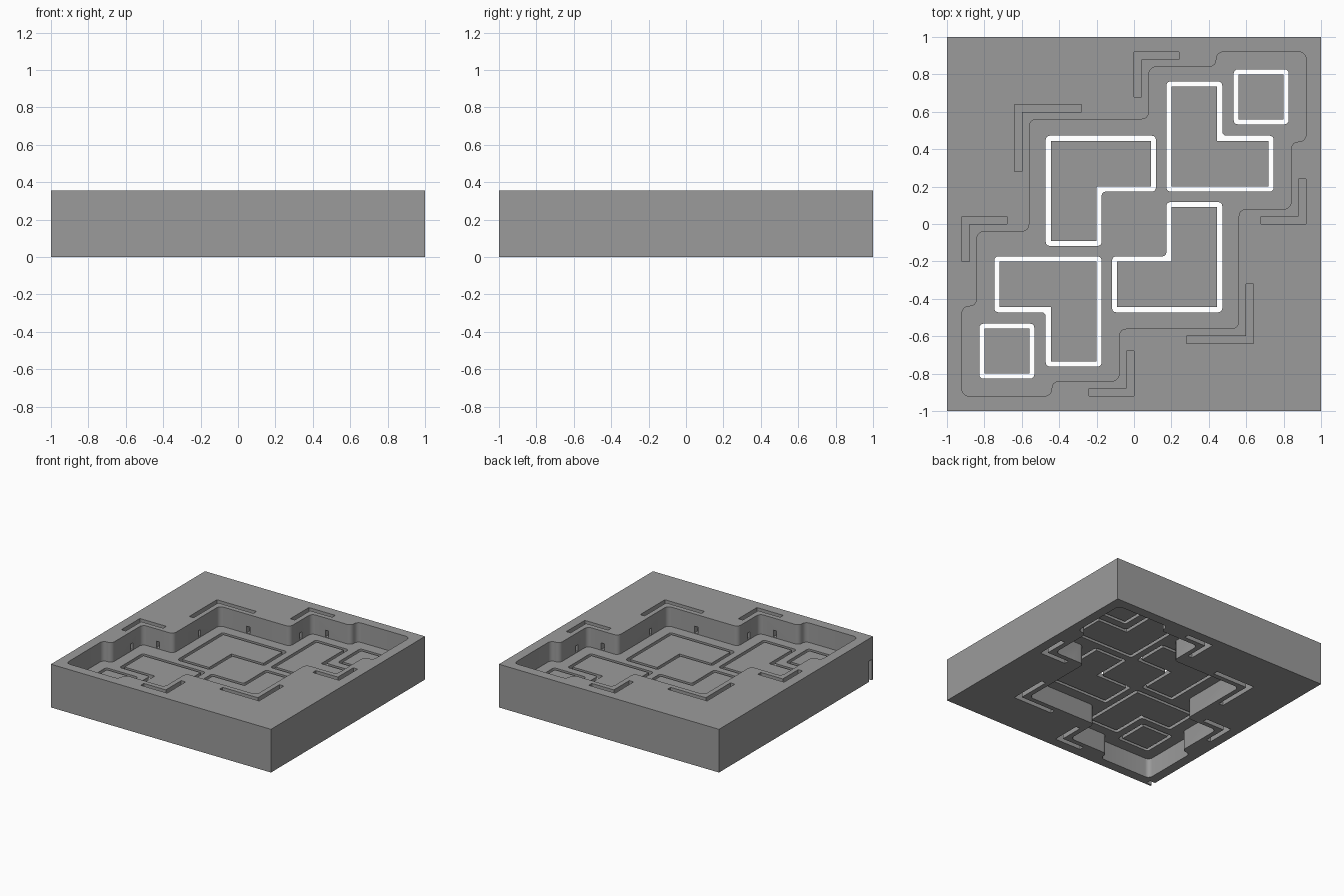
import bpy, bmesh, math
from mathutils import Vector

if "Cube" in bpy.data.objects:
    bpy.data.objects.remove(bpy.data.objects["Cube"], do_unlink=True)

HEIGHT = 0.355
FLOOR, CEIL = 0.195, 0.16      # top and underside of the thin middle plate
SLOT = 0.04
GAP = 0.027

grey = bpy.data.materials.new("plain grey")
grey.use_nodes = True
grey.diffuse_color = (0.33, 0.33, 0.33, 1)
grey.node_tree.nodes["Principled BSDF"].inputs["Base Color"].default_value = (0.33, 0.33, 0.33, 1)


def ccw(points):
    pts = [Vector(p) for p in points]
    area = sum(a.x * b.y - b.x * a.y for a, b in zip(pts, pts[1:] + pts[:1]))
    return pts if area > 0 else pts[::-1]


def rounded(points, radius, steps=6):
    """Replace every right-angled corner by an arc."""
    out = []
    for i, p in enumerate(points):
        a = (points[i - 1] - p).normalized()
        b = (points[(i + 1) % len(points)] - p).normalized()
        for k in range(steps + 1):
            t = k / steps * math.pi / 2
            out.append(p + radius * (a * (1 - math.sin(t)) + b * (1 - math.cos(t))))
    return out


def grown(points, distance):
    """Offset a counter-clockwise outline with square corners."""
    out = []
    for i, p in enumerate(points):
        d = (p - points[i - 1]).normalized() + (points[(i + 1) % len(points)] - p).normalized()
        out.append(p + distance * Vector((d.y, -d.x)))
    return out


def make(name, prisms):
    """One object from (outline, bottom, top) prisms."""
    bm = bmesh.new()
    for outline, low, high in prisms:
        face = bm.faces.new([bm.verts.new((p.x, p.y, low)) for p in outline])
        top = bmesh.ops.extrude_face_region(bm, geom=[face])
        verts = [v for v in top["geom"] if isinstance(v, bmesh.types.BMVert)]
        bmesh.ops.translate(bm, verts=verts, vec=(0, 0, high - low))
    bmesh.ops.recalc_face_normals(bm, faces=bm.faces)
    mesh = bpy.data.meshes.new(name)
    bm.to_mesh(mesh)
    bm.free()
    mesh.materials.append(grey)
    obj = bpy.data.objects.new(name, mesh)
    bpy.context.collection.objects.link(obj)
    return obj


def rect(x1, y1, x2, y2):
    return ccw([(x1, y1), (x2, y1), (x2, y2), (x1, y2)])


# Stepped pocket outline
pocket = rounded(ccw([
    (.92, .92), (.92, .44), (.84, .44), (.84, .08), (.56, .08), (.56, -.56),
    (-.08, -.56), (-.08, -.84), (-.44, -.84), (-.44, -.92), (-.92, -.92),
    (-.92, -.44), (-.84, -.44), (-.84, -.04), (-.56, -.04), (-.56, .56),
    (.08, .56), (.08, .84), (.44, .84), (.44, .92)]), 0.038)

# Corner slots: corner x, corner y, end of level arm, end of upright arm
corners = [(0, .92, .24, .68), (-.64, .64, -.28, .28), (-.92, .04, -.68, -.2),
           (.92, 0, .68, .24), (.64, -.64, .28, -.32), (0, -.92, -.24, -.68)]
slots, tunnels = [], []
for x, y, ex, ey in corners:
    sx, sy = math.copysign(1, ex - x), math.copysign(1, ey - y)
    ix, iy = x + sx * SLOT, y + sy * SLOT
    slots.append(ccw([(x, y), (ex, y), (ex, iy), (ix, iy), (ix, ey), (x, ey)]))
    # Small passages from the arm ends into the pocket
    tunnels.append(rect(ex - sx * .035, y + sy * .02, ex - sx * .005, y + sy * .11))
    tunnels.append(rect(x + sx * .02, ey - sy * .035, x + sx * .11, ey - sy * .005))

# Loose inlays, each repeated by a half turn
near_l = [(-.445, .445), (.09, .445), (.09, .2), (-.2, .2), (-.2, -.09), (-.445, -.09)]
far_l = [(.2, .2), (.72, .2), (.72, .445), (.445, .445), (.445, .735), (.2, .735)]
square = [(.56, .56), (.80, .56), (.80, .80), (.56, .80)]
inlays = {}
for name, shape in (("inner_angle", near_l), ("outer_angle", far_l), ("square", square)):
    inlays[name + "_inlay_back"] = ccw(shape)
    inlays[name + "_inlay_front"] = ccw([(-x, -y) for x, y in shape])

# Block with its cuts
block = make("block", [(rect(-1, -1, 1, 1), 0, HEIGHT)])
hollows = [pocket] + slots
cutters = [
    make("upper_cutter", [(o, FLOOR, HEIGHT + .1) for o in hollows]),
    make("lower_cutter", [(o, -.1, CEIL) for o in hollows]),
    make("passage_cutter", [(o, FLOOR + .005, .255) for o in tunnels]),
    make("gap_cutter", [(rounded(grown(o, GAP), .022), .1, .3) for o in inlays.values()]),
    make("notch_cutter", [(rect(-1.1, -.985, -.95, -.945), -.1, .17)]),
]
for cutter in cutters:
    cutter.hide_render = True
    mod = block.modifiers.new(cutter.name, "BOOLEAN")
    mod.operation = "DIFFERENCE"
    mod.solver = "EXACT"
    mod.object = cutter

# Bake the cuts and drop the helpers
graph = bpy.context.evaluated_depsgraph_get()
graph.update()
result = bpy.data.meshes.new_from_object(block.evaluated_get(graph))
block.modifiers.clear()
block.data = result
block.data.name = "block"
for cutter in cutters:
    bpy.data.objects.remove(cutter, do_unlink=True)

# Inlays level with the middle plate
for name, outline in inlays.items():
    make(name, [(outline, CEIL, FLOOR)])

# Soft pocket corners, sharp edges elsewhere
for obj in bpy.context.selected_objects:
    obj.select_set(False)
block.select_set(True)
bpy.context.view_layer.objects.active = block
bpy.ops.object.shade_smooth_by_angle(angle=math.radians(30))
